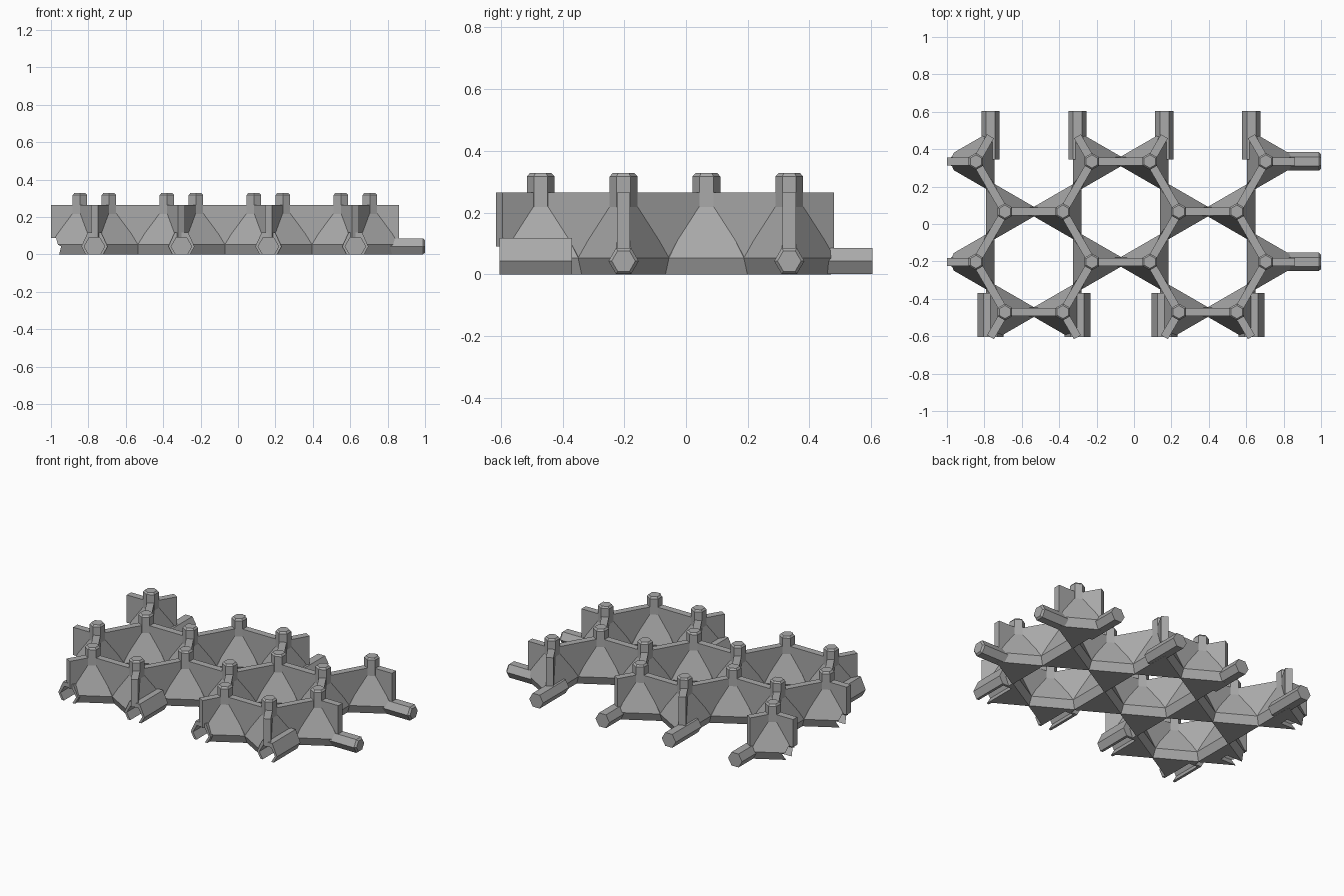
import bpy, bmesh
from math import sin, cos, pi, tan, radians, sqrt
from mathutils import Vector

cube = bpy.data.objects.get("Cube")
if cube:
    bpy.data.objects.remove(cube, do_unlink=True)

grey = bpy.data.materials.new("plain_grey")
grey.use_nodes = True
COLOUR = (0.4, 0.4, 0.4, 1)
grey.diffuse_color = COLOUR
grey.node_tree.nodes["Principled BSDF"].inputs["Base Color"].default_value = COLOUR

BOND = 0.31                 # distance between neighbouring posts
HALF = BOND / 2
ROW = BOND * sqrt(3) / 2    # distance between rows
X0, Y0 = -1 + HALF, -0.605 + ROW / 2
PEG_Z, PEG_R = 0.043, 0.049
END = 0.605


def hull(name, points):
    """Convex solid around a few points."""
    bm = bmesh.new()
    for p in points:
        bm.verts.new(p)
    bmesh.ops.convex_hull(bm, input=bm.verts)
    loose = [v for v in bm.verts if not v.link_faces]
    bmesh.ops.delete(bm, geom=loose, context='VERTS')
    bmesh.ops.dissolve_limit(bm, angle_limit=radians(0.5), verts=bm.verts, edges=bm.edges)
    bmesh.ops.recalc_face_normals(bm, faces=bm.faces)
    mesh = bpy.data.meshes.new(name)
    bm.to_mesh(mesh)
    bm.free()
    mesh.materials.append(grey)
    ob = bpy.data.objects.new(name, mesh)
    bpy.context.collection.objects.link(ob)
    return ob


def hexagon(r, turn=0.0):
    return [(r * cos(turn + i * pi / 3), r * sin(turn + i * pi / 3)) for i in range(6)]


def bar(name, axis, centre, profile, start, end, chamfer=0.0):
    """Extrude a profile along x, y or z; the far end may be chamfered."""
    place = {
        'x': lambda u, v, t: (t, centre[0] + u, centre[1] + v),
        'y': lambda u, v, t: (centre[0] + u, t, centre[1] + v),
        'z': lambda u, v, t: (centre[0] + u, centre[1] + v, t),
    }[axis]
    pts = []
    for t, s in ((start, 1), (end - chamfer, 1), (end, 0.78 if chamfer else 1)):
        pts += [place(u * s, v * s, t) for u, v in profile]
    return hull(name, pts)


def ring(c, angles, r, d, z):
    """Triangle of inradius r around c with its corners cut off at distance d."""
    w = (2 * r - d) * tan(pi / 6)
    return [(c[0] + d * cos(a) - s * w * sin(a), c[1] + d * sin(a) + s * w * cos(a), z)
            for a in angles for s in (-1, 1)]


def carve(ob, cutter):
    """Cut the peg hole out of a part."""
    mod = ob.modifiers.new("hole", 'BOOLEAN')
    mod.operation = 'DIFFERENCE'
    mod.solver = 'EXACT'
    mod.object = cutter
    bpy.context.view_layer.update()
    result = bpy.data.meshes.new_from_object(ob.evaluated_get(bpy.context.evaluated_depsgraph_get()))
    ob.modifiers.clear()
    ob.data = result


def node(x, y, facing):
    """One triangular foot with three walls and a post; facing is its x bond."""
    base = 0 if facing > 0 else pi
    angles = [base + i * 2 * pi / 3 for i in range(3)]
    c = (x, y)
    parts = [hull("foot", ring(c, angles, 0.08, HALF, 0) + ring(c, angles, 0.10, HALF, 0.053)
                  + ring(c, angles, 0.027, 0.036, 0.25))]
    for a in angles:
        along, side = Vector((cos(a), sin(a), 0)), Vector((-sin(a), cos(a), 0)) * 0.0215
        origin = Vector((x, y, 0))
        parts.append(hull("wall", [origin + along * t + side * s + Vector((0, 0, z))
                                   for t in (0, HALF) for s in (-1, 1) for z in (0.053, 0.265)]))
    bar("post", 'z', c, hexagon(0.045, pi / 2), 0.2, 0.328, 0.011)
    return parts


# Sleeve around each front hole, cut flat at the ground
SLEEVE = [(-0.047, -PEG_Z), (-0.07, 0), (-0.036, 0.075),
          (0.036, 0.075), (0.07, 0), (0.047, -PEG_Z)]

for row in range(4):
    y = Y0 + row * ROW
    for col in range(4):
        pair, second = divmod(col, 2)
        if row % 2:                       # rows whose outer posts reach the sides
            x = X0 + pair * 3 * BOND + second * 2 * BOND
            facing = 1 if second else -1
        else:
            x = X0 + HALF + pair * 3 * BOND + second * BOND
            facing = -1 if second else 1
        parts = node(x, y, facing)
        edge_x = x - facing * HALF / 2

        cutters = []
        if row == 0:                      # front sleeves
            parts.append(bar("sleeve", 'y', (edge_x, PEG_Z), SLEEVE, -END, -0.37))
            cutters.append(bar("front_hole", 'y', (edge_x, PEG_Z), hexagon(0.055), -0.65, -0.385))
        if row % 2 and col == 0:          # holes in the right side
            cutters.append(bar("side_hole", 'x', (y, PEG_Z), hexagon(0.053), -1.05, x))
        for cutter in cutters:
            for part in parts:
                carve(part, cutter)
            bpy.data.objects.remove(cutter, do_unlink=True)

        if row == 3:                      # back pegs
            bar("back_peg", 'y', (edge_x, PEG_Z), hexagon(PEG_R), y + 0.01, END)
        if row % 2 and col == 3:          # pegs on the left side
            bar("side_peg", 'x', (y, PEG_Z), hexagon(PEG_R), x, 1.0, 0.011)
